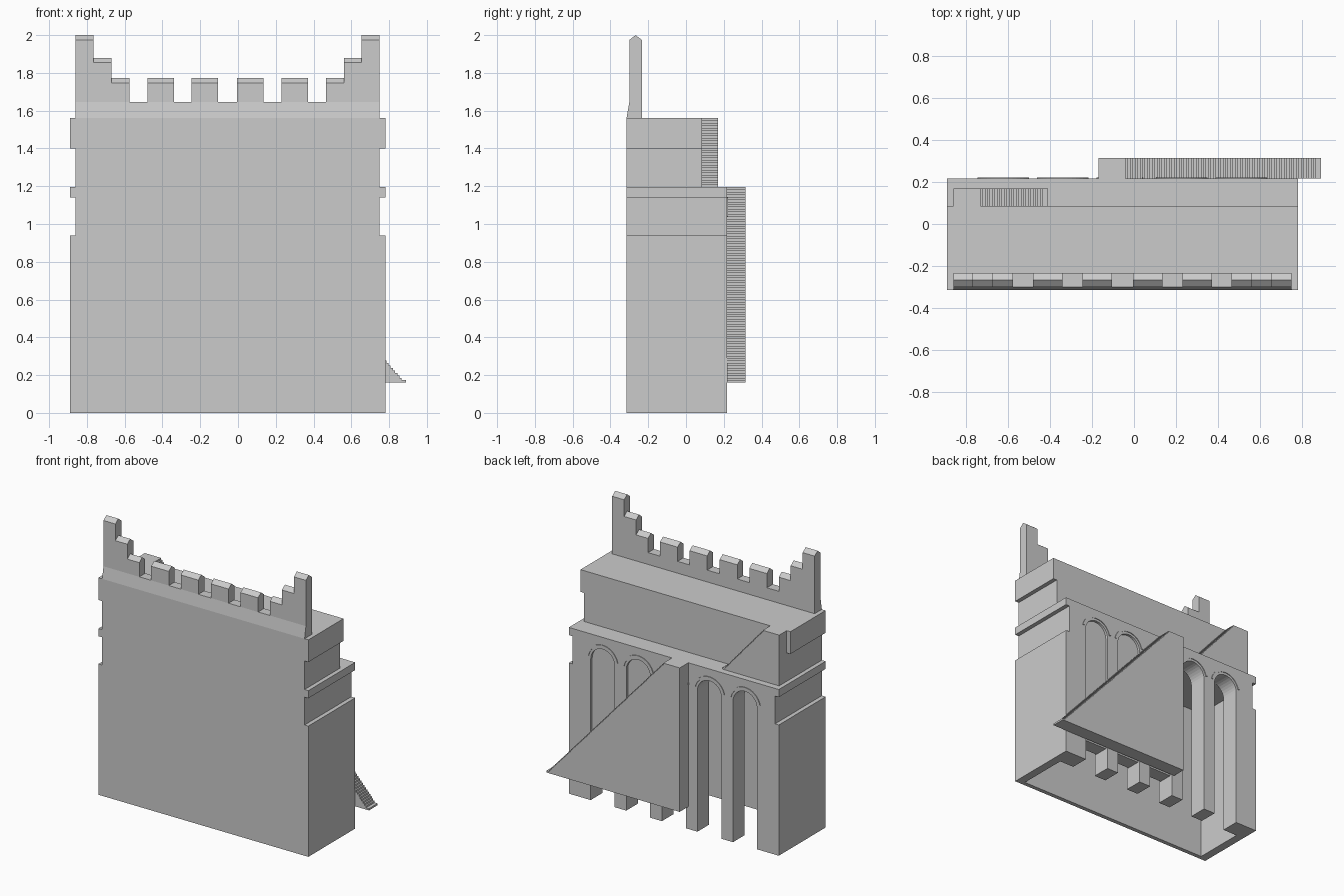
import bpy, bmesh, math

if "Cube" in bpy.data.objects:
    bpy.data.objects.remove(bpy.data.objects["Cube"])

X0, X1 = -0.89, 0.78          # outer faces of the wall
XC = (X0 + X1) / 2
N = 0.03                      # depth of the side bands


def extrude(name, pts, y0, y1):
    """Prism from an x-z outline, between two y planes."""
    bm = bmesh.new()
    f = bm.faces.new([bm.verts.new((x, y0, z)) for x, z in pts])
    r = bmesh.ops.extrude_face_region(bm, geom=[f])
    vs = [v for v in r["geom"] if isinstance(v, bmesh.types.BMVert)]
    bmesh.ops.translate(bm, verts=vs, vec=(0, y1 - y0, 0))
    bmesh.ops.recalc_face_normals(bm, faces=bm.faces)
    me = bpy.data.meshes.new(name)
    bm.to_mesh(me)
    bm.free()
    ob = bpy.data.objects.new(name, me)
    bpy.context.collection.objects.link(ob)
    return ob


def arc(cx, cz, r, a0, a1, n=16):
    return [(cx + r * math.cos(a0 + (a1 - a0) * i / n),
             cz + r * math.sin(a0 + (a1 - a0) * i / n)) for i in range(n + 1)]


def lower(notches):
    """Banded lower-storey outline with notches cut in its bottom edge."""
    side = [(0, 0), (0, 0.94), (N, 0.94), (N, 1.14), (0, 1.14), (0, 1.195)]
    pts = [(X0 + d, z) for d, z in side] + [(X1 - d, z) for d, z in reversed(side)]
    for n in notches:
        pts += n
    return pts


# lower storey: front wall, hollow middle, arched back wall
R, SPRING = 0.095, 1.015
centres = [XC + 0.283 * i for i in (2, 1, 0, -1, -2)]
arches = [[(c + R, 0)] + arc(c, SPRING, R, 0, math.pi) + [(c - R, 0)] for c in centres]
hall = [(X1 - 0.06, 0), (X1 - 0.06, 1.11), (X0 + 0.06, 1.11), (X0 + 0.06, 0)]
extrude("front_wall", lower([]), -0.315, -0.285)
extrude("hall_walls", lower([hall]), -0.285, 0.085)
extrude("arcade_wall", lower(arches), 0.085, 0.217)

# shallow panels closing the arches behind the stair, and raised arch trims
for i, c in enumerate(centres):
    if i < 3:
        extrude("arch_panel", [(c - R, 0.16), (c + R, 0.16)] +
                arc(c, SPRING, R, 0, math.pi), 0.10, 0.20)
    extrude("arch_trim", arc(c, SPRING, 0.125, 0.2, math.pi - 0.2) +
            arc(c, SPRING, 0.112, math.pi - 0.2, 0.2), 0.21, 0.222)

# upper storey with overhanging top band
up = [(N, 1.195), (N, 1.4), (0, 1.4), (0, 1.56)]
extrude("upper_storey", [(X0 + d, z) for d, z in up] +
        [(X1 - d, z) for d, z in reversed(up)], -0.315, 0.085)


def stairs(name, xs, xt, xe, z0, z1, y0, y1, n):
    """Solid flight: landing from xs to xt, then n steps down to xe."""
    pts = [(xs, z0), (xs, z1)]
    for i in range(n):
        x = xt + (xe - xt) * i / n
        pts += [(x, z1 - (z1 - z0) * i / n), (x, z1 - (z1 - z0) * (i + 1) / n)]
    pts = pts[:-1] + [(xe, z0 + (z1 - z0) / n), (xe, z0)]
    clean = []
    for p in pts:
        if not clean or math.dist(p, clean[-1]) > 1e-5:
            clean.append(p)
    extrude(name, clean, y0, y1)


stairs("lower_stairs", -0.17, -0.04, 0.89, 0.16, 1.195, 0.217, 0.315, 80)
stairs("upper_stairs", -0.86, -0.73, -0.41, 1.195, 1.56, 0.085, 0.17, 28)


def cross_section(name, x0, x1, pts):
    """Prism from a y-z outline, running along x."""
    ob = extrude(name, [(y, z) for y, z in pts], x0, x1)
    for v in ob.data.vertices:
        v.co = (v.co.y, v.co.x, v.co.z)
    ob.data.flip_normals()
    return ob


# parapet base with sloped front
cross_section("parapet", X0 + N, X1 - N, [(-0.315, 1.56), (-0.233, 1.56), (-0.233, 1.645), (-0.30, 1.645)])

# ridged merlons, mirrored about the wall centre with rising corners
half = [(0.71, 0.805, 2.0), (0.615, 0.71, 1.88), (0.52, 0.615, 1.773),
        (0.285, 0.425, 1.773), (0.05, 0.19, 1.773)]
for s in (-1, 1):
    for a, b, h in half:
        x0, x1 = sorted((XC + s * a, XC + s * b))
        cross_section("merlon", x0, x1, [(-0.30, 1.645), (-0.233, 1.645), (-0.233, h - 0.026),
                                         (-0.267, h), (-0.30, h - 0.026)])
